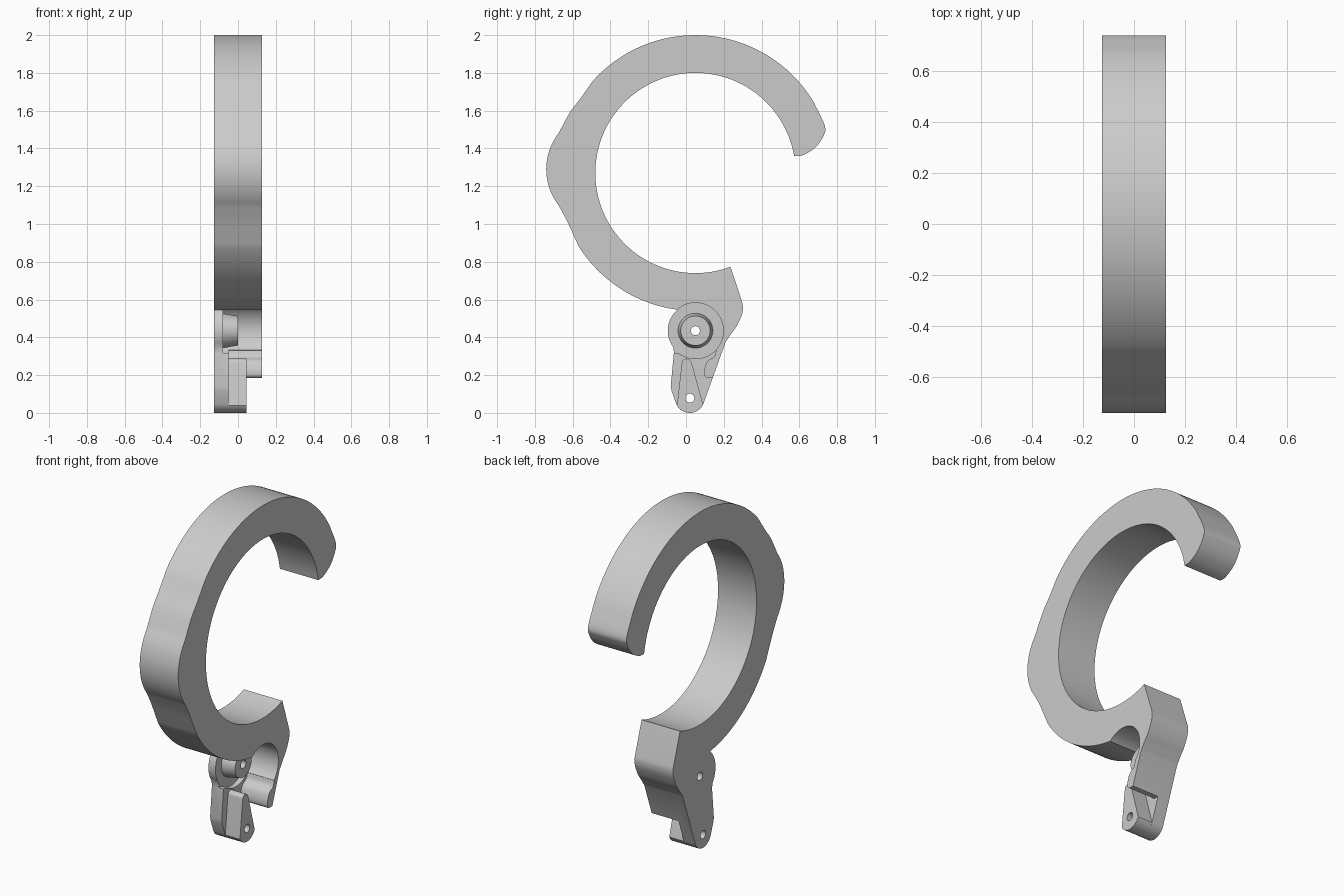
import bpy, bmesh
from math import sin, cos, radians
from mathutils import Vector

cube = bpy.data.objects.get("Cube")
if cube:
    bpy.data.objects.remove(cube, do_unlink=True)

grey = bpy.data.materials.new("plain grey")
grey.use_nodes = True
grey.diffuse_color = (0.6, 0.6, 0.6, 1)
grey.node_tree.nodes["Principled BSDF"].inputs["Base Color"].default_value = (0.6, 0.6, 0.6, 1)


def arc(centre, r, a0, a1, n=24):
    """Points (y, z) along a circular arc, angles in degrees."""
    angles = [radians(a0 + (a1 - a0) * i / n) for i in range(n + 1)]
    return [(centre[0] + r * cos(a), centre[1] + r * sin(a)) for a in angles]


def smooth(pts, n=5):
    """Catmull-Rom curve through the points, without the first and last one."""
    p = [Vector(q) for q in pts]
    p = [2 * p[0] - p[1]] + p + [2 * p[-1] - p[-2]]
    out = []
    for a, b, c, d in zip(p, p[1:], p[2:], p[3:]):
        for i in range(n):
            t = i / n
            q = b + (c - a) * t / 2 + (a - 2.5 * b + 2 * c - d / 2) * t * t \
                + (1.5 * (b - c) + (d - a) / 2) * t ** 3
            out.append(tuple(q))
    return out[1:]


def prism(name, pts, x0, x1, scale=1.0, centre=(0, 0)):
    """Extrude a (y, z) outline from x0 up to x1; the far end may be scaled about a centre."""
    area = sum(a[0] * b[1] - b[0] * a[1] for a, b in zip(pts, pts[1:] + pts[:1]))
    if area < 0:
        pts = pts[::-1]
    bm = bmesh.new()
    cy, cz = centre
    near = [bm.verts.new((x0, y, z)) for y, z in pts]
    far = [bm.verts.new((x1, cy + (y - cy) * scale, cz + (z - cz) * scale)) for y, z in pts]
    bm.faces.new(near[::-1])
    bm.faces.new(far)
    for i in range(len(pts)):
        j = (i + 1) % len(pts)
        bm.faces.new((near[i], near[j], far[j], far[i]))
    mesh = bpy.data.meshes.new(name)
    bm.to_mesh(mesh)
    bm.free()
    mesh.materials.append(grey)
    obj = bpy.data.objects.new(name, mesh)
    bpy.context.collection.objects.link(obj)
    return obj


def cut(obj, cutter):
    cutter.hide_render = True
    mod = obj.modifiers.new("cut", "BOOLEAN")
    mod.operation, mod.solver, mod.object = "DIFFERENCE", "EXACT", cutter
    bpy.context.view_layer.objects.active = obj
    bpy.ops.object.modifier_apply(modifier=mod.name)


RING, PIVOT, PIN = (0.05, 1.27), (0.05, 0.435), (0.02, 0.078)
BULGE = (-0.43, 1.29)
SIDE = 0.126

# Open ring, jaw and arm as one outline
upper = arc(RING, 0.73, 31, 138, 48)
bulge = arc(BULGE, 0.31, 142, 218)
lower = arc(RING, 0.73, 212, 262, 28)
lug = arc(PIVOT, 0.1465, 132, 203)
foot = arc(PIN, 0.078, 205, 340)
jaw = [(0.21, 0.376), (0.24, 0.42), (0.27, 0.462), (0.296, 0.52), (0.302, 0.56), (0.297, 0.59)]
inner = arc(RING, 0.53, 290.5, 9.7, 96)
tip = [inner[-1], (0.62, 1.365), (0.685, 1.405), (0.727, 1.465), (0.735, 1.52), upper[0]]
outline = (upper + smooth([upper[-1], (-0.56, 1.663), (-0.615, 1.59), bulge[0]])
           + bulge + smooth([bulge[-1], (-0.632, 1.02), (-0.595, 0.94), lower[0]])
           + lower + lug
           + [(-0.067, 0.345), (-0.064, 0.32), (-0.081, 0.14), (-0.076, 0.115)]
           + foot + [jaw[0]] + smooth(jaw) + inner + smooth(tip))
body = prism("ring_and_arm", outline, -SIDE, SIDE)

# Round pocket around the pivot, open toward the front
cutters = [
    prism("pocket_cutter", arc(PIVOT, 0.148, 0, 357, 96), -0.08, 0.3),
    prism("pocket_opening_cutter",
          [(-0.2, 0.318), (0.03, 0.318), (0.03, 0.43), (-0.2, 0.43)], -0.08, 0.3),
]
# Clearance beside the thin arm, leaving the rear wall at full width
wall_edge = [(0.16, 0.33), (0.148, 0.297), (0.115, 0.275), (0.098, 0.235), (0.097, 0.2), (0.11, 0.185)]
cutters.append(prism("arm_clearance_cutter",
                     [(-0.2, 0.41), (0.05, 0.435), wall_edge[0]] + smooth(wall_edge)
                     + [wall_edge[-1], (0.4, 0.185), (0.4, -0.1), (-0.2, -0.1)], -0.05, 0.3))
for c in cutters:
    cut(body, c)

# Tapered pivot boss and arm rib
boss = prism("pivot_boss", arc(PIVOT, 0.093, 0, 354, 59), -0.085, 0.0, 0.84, PIVOT)
rib_top = [(0.03, 0.265), (0.02, 0.281), (0.0, 0.287), (-0.018, 0.277), (-0.024, 0.25)]
rib = prism("arm_rib", arc(PIN, 0.0778, 210, 335) + [rib_top[0]] + smooth(rib_top) + [rib_top[-1]],
            -0.055, 0.046)

# Pin holes
for name, centre, parts in (("pivot_hole_cutter", PIVOT, (body, boss)),
                            ("arm_hole_cutter", PIN, (body, rib))):
    hole = prism(name, arc(centre, 0.024, 0, 348, 29), -0.3, 0.3)
    cutters.append(hole)
    for part in parts:
        cut(part, hole)

for c in cutters:
    bpy.data.objects.remove(c, do_unlink=True)

for obj in (body, boss, rib):
    bpy.ops.object.select_all(action="DESELECT")
    obj.select_set(True)
    bpy.context.view_layer.objects.active = obj
    bpy.ops.object.shade_smooth_by_angle(angle=radians(25))
